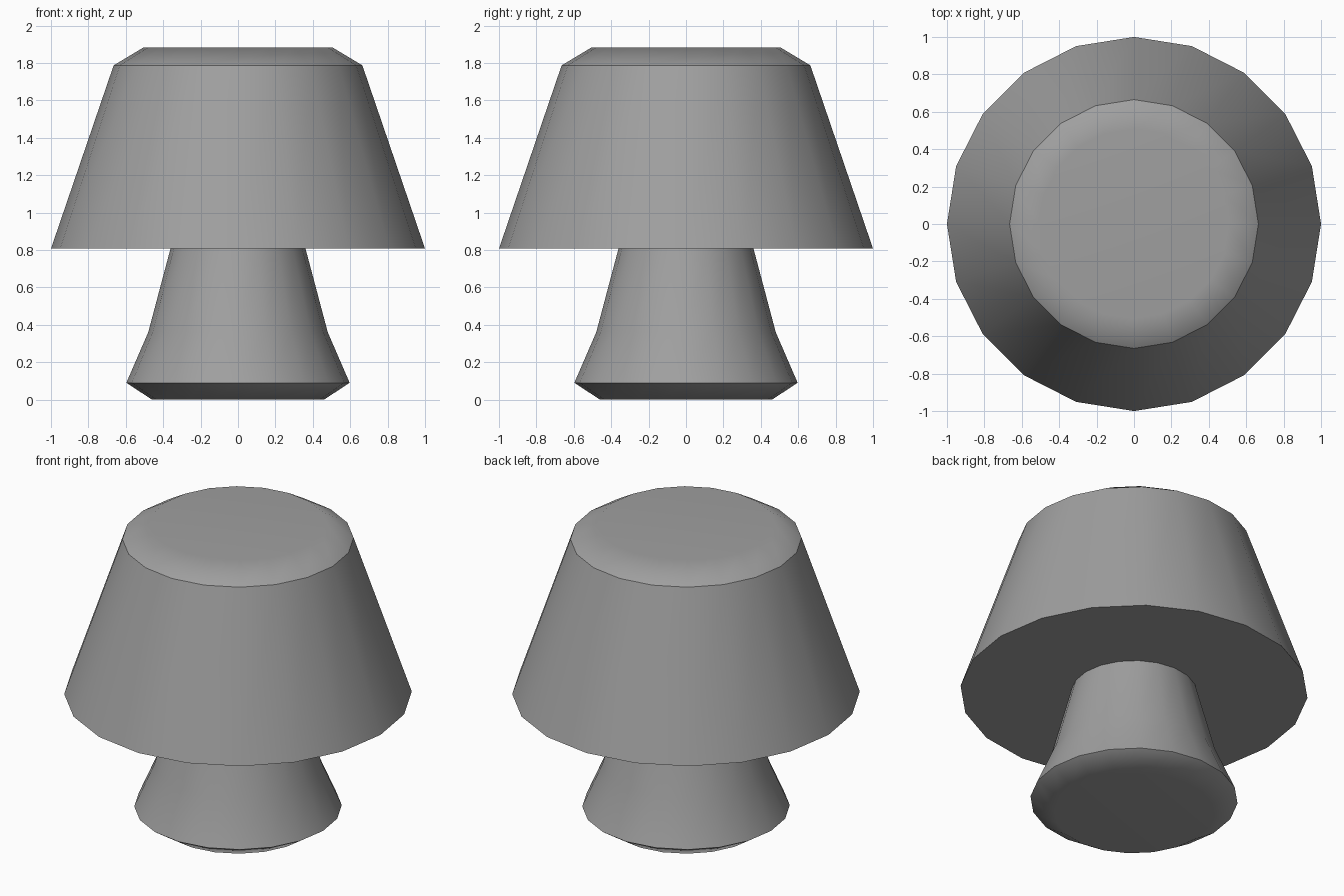
import bpy, bmesh
from math import cos, sin, tau, radians

if "Cube" in bpy.data.objects:
    bpy.data.objects.remove(bpy.data.objects["Cube"])

SIDES = 20

# One darker grey finish for the whole lamp
grey = bpy.data.materials.new("dark_grey")
grey.diffuse_color = (0.35, 0.35, 0.35, 1)
grey.use_nodes = True
grey.node_tree.nodes["Principled BSDF"].inputs["Base Color"].default_value = grey.diffuse_color


def lathe(name, profile, cap_first=False, cap_last=False):
    """Spin (radius, z) points, listed bottom to top, around the z axis."""
    bm = bmesh.new()
    rings = [[bm.verts.new((r * cos(tau * i / SIDES), r * sin(tau * i / SIDES), z))
              for i in range(SIDES)] for r, z in profile]
    for low, high in zip(rings, rings[1:]):
        for i in range(SIDES):
            j = (i + 1) % SIDES
            bm.faces.new((low[i], low[j], high[j], high[i]))
    if cap_first:
        bm.faces.new(rings[0][::-1])
    if cap_last:
        bm.faces.new(rings[-1])
    mesh = bpy.data.meshes.new(name)
    bm.to_mesh(mesh)
    bm.free()
    mesh.materials.append(grey)
    obj = bpy.data.objects.new(name, mesh)
    bpy.context.collection.objects.link(obj)
    bpy.ops.object.select_all(action='DESELECT')
    obj.select_set(True)
    bpy.context.view_layer.objects.active = obj
    bpy.ops.object.shade_smooth_by_angle(angle=radians(35))
    # Large flat caps keep their own direction, bevels blend into them
    weighted = obj.modifiers.new("weighted_normals", 'WEIGHTED_NORMAL')
    weighted.keep_sharp = True
    return obj


# Flared base with a bevelled foot, running up into the shade
lathe("lamp_base", [(0.46, 0), (0.597, 0.09), (0.48, 0.36), (0.361, 0.807)],
      cap_first=True)

# Conical shade: flat underside around the stem, bevelled flat top
lathe("lamp_shade", [(0.361, 0.807), (1.0, 0.807), (0.665, 1.787), (0.507, 1.882)],
      cap_last=True)
